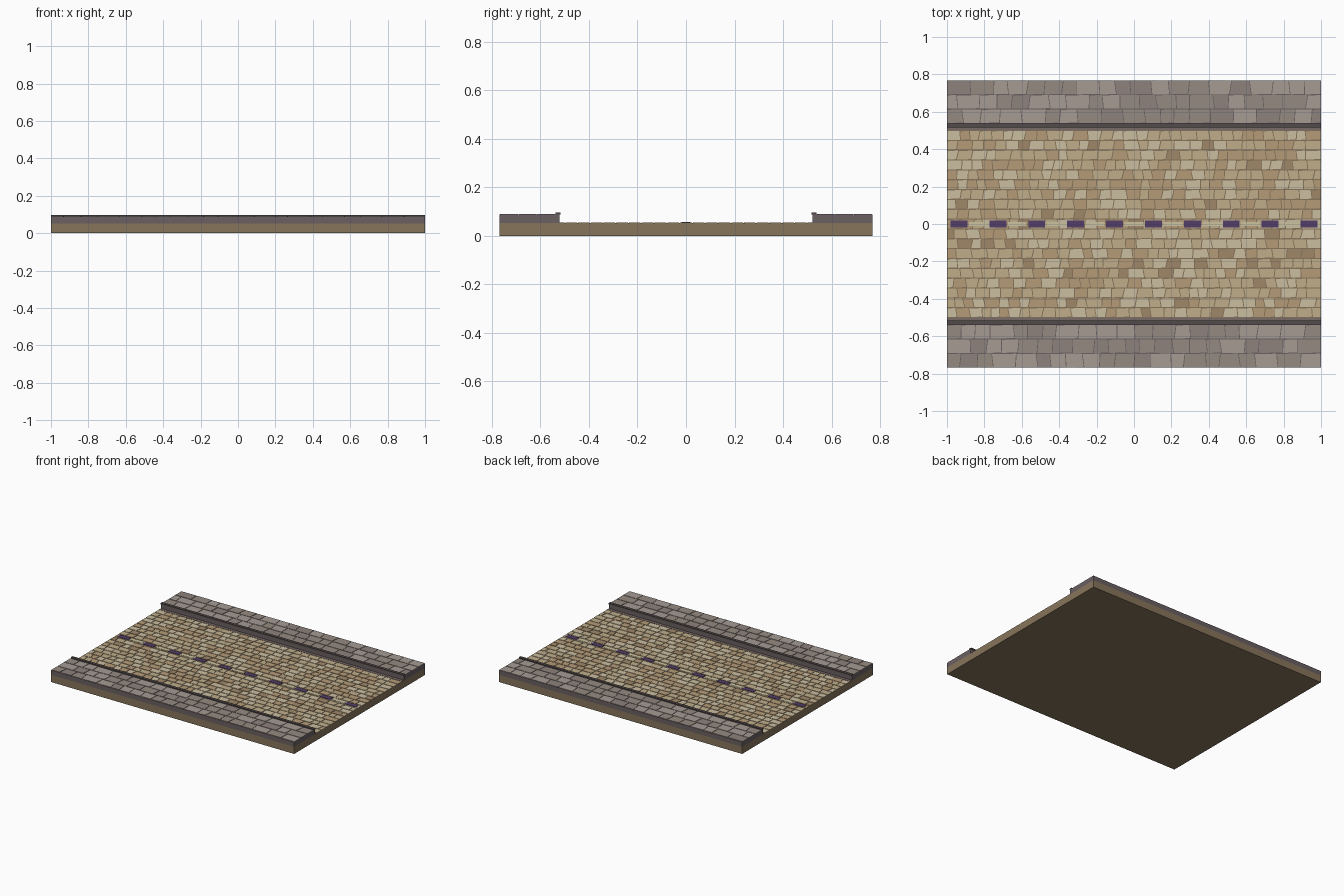
import bpy, bmesh, random
from mathutils import Vector

if "Cube" in bpy.data.objects:
    bpy.data.objects.remove(bpy.data.objects["Cube"])

random.seed(7)


def material(name, rgb):
    # sRGB 0-255 to linear
    m = bpy.data.materials.new(name)
    m.diffuse_color = [(c / 255) ** 2.2 for c in rgb] + [1]
    m.use_nodes = True
    m.node_tree.nodes["Principled BSDF"].inputs["Base Color"].default_value = m.diffuse_color
    return m


ROAD_SIDE = material("road_bed", (134, 116, 92))
KERB = material("kerb_stone", (106, 96, 98))
LIP = material("kerb_lip", (84, 76, 76))
GUTTER = material("gutter", (122, 108, 104))
PURPLE = material("purple_paint", (84, 64, 104))
CREAM = material("cream_paint", (204, 194, 160))
TANS = [material("tan_%d" % i, c) for i, c in enumerate(
    [(190, 172, 138), (202, 188, 158), (180, 154, 120), (158, 134, 104)])]
GREYS = [material("grey_%d" % i, c) for i, c in enumerate(
    [(148, 138, 128), (164, 153, 146), (140, 129, 124)])]


def add_prism(bm, corners, z0, z1, mat_index=0):
    lo = [bm.verts.new((x, y, z0)) for x, y in corners]
    hi = [bm.verts.new((x, y, z1)) for x, y in corners]
    n = len(corners)
    faces = [bm.faces.new(hi), bm.faces.new(lo[::-1])]
    for i in range(n):
        j = (i + 1) % n
        faces.append(bm.faces.new((lo[i], lo[j], hi[j], hi[i])))
    for f in faces:
        f.material_index = mat_index


def rect(x0, x1, y0, y1):
    return [(x0, y0), (x1, y0), (x1, y1), (x0, y1)]


def finish(bm, name, mats):
    mesh = bpy.data.meshes.new(name)
    bm.to_mesh(mesh)
    bm.free()
    for m in mats:
        mesh.materials.append(m)
    ob = bpy.data.objects.new(name, mesh)
    bpy.context.collection.objects.link(ob)
    return ob


def box(name, x0, x1, y0, y1, z0, z1, mat):
    bm = bmesh.new()
    add_prism(bm, rect(x0, x1, y0, y1), z0, z1)
    return finish(bm, name, [mat])


def paving(name, y0, y1, rows, w_min, w_max, gap, z0, z1, mats, weights):
    # Rows of irregular stones; neighbours share one slanted joint
    bm = bmesh.new()
    pitch = (y1 - y0) / rows
    for r in range(rows):
        ya, yb = y0 + r * pitch + gap / 2, y0 + (r + 1) * pitch - gap / 2
        cuts = [(-1.0, 0.0)]
        x = -1 + random.uniform(0.4, 1) * w_max
        while x < 1 - w_min * 0.6:
            cuts.append((x, random.uniform(-0.006, 0.006)))
            x += random.uniform(w_min, w_max)
        cuts.append((1.0, 0.0))
        for (xa, sa), (xb, sb) in zip(cuts, cuts[1:]):
            a = xa + (gap / 2 if xa > -1 else 0)
            b = xb - (gap / 2 if xb < 1 else 0)
            drop = random.uniform(0, 0.003)
            quad = [(a - sa, ya), (b - sb, ya + drop), (b + sb, yb), (a + sa, yb - drop)]
            k = random.choices(range(len(mats)), weights)[0]
            add_prism(bm, quad, z0, z1, k)
    return finish(bm, name, mats)


# Road bed and cobbles
box("road_bed", -1, 1, -0.768, 0.768, 0, 0.053, ROAD_SIDE)
paving("road_cobbles", -0.5, 0.5, 19, 0.045, 0.085, 0.005, 0.05, 0.0555, TANS, [5, 4, 3, 1])

# Kerbs, lips, gutters and pavement slabs on both sides
for side, s in (("front", -1), ("back", 1)):
    def strip(name, a, b, z0, z1, mat):
        box(side + "_" + name, -1, 1, min(s * a, s * b), max(s * a, s * b), z0, z1, mat)
    strip("pavement", 0.522, 0.768, 0.052, 0.088, KERB)
    strip("kerb_lip", 0.517, 0.538, 0.088, 0.097, LIP)
    strip("gutter", 0.5, 0.522, 0.05, 0.0555, GUTTER)
    ya, yb = sorted((s * 0.538, s * 0.768))
    paving(side + "_paving_slabs", ya, yb, 3, 0.07, 0.13, 0.004, 0.086, 0.0905,
           GREYS, [4, 4, 2])

# Centre line: purple dashes with cream inlays between them
bm = bmesh.new()
for i in range(10):
    x = -0.936 + i * 0.208
    add_prism(bm, rect(x - 0.045, x + 0.045, -0.018, 0.018), 0.053, 0.058)
finish(bm, "centre_dashes", [PURPLE])
bm = bmesh.new()
for i in range(9):
    x = -0.832 + i * 0.208
    add_prism(bm, rect(x - 0.05, x + 0.05, -0.011, 0.011), 0.053, 0.057)
finish(bm, "centre_inlays", [CREAM])
